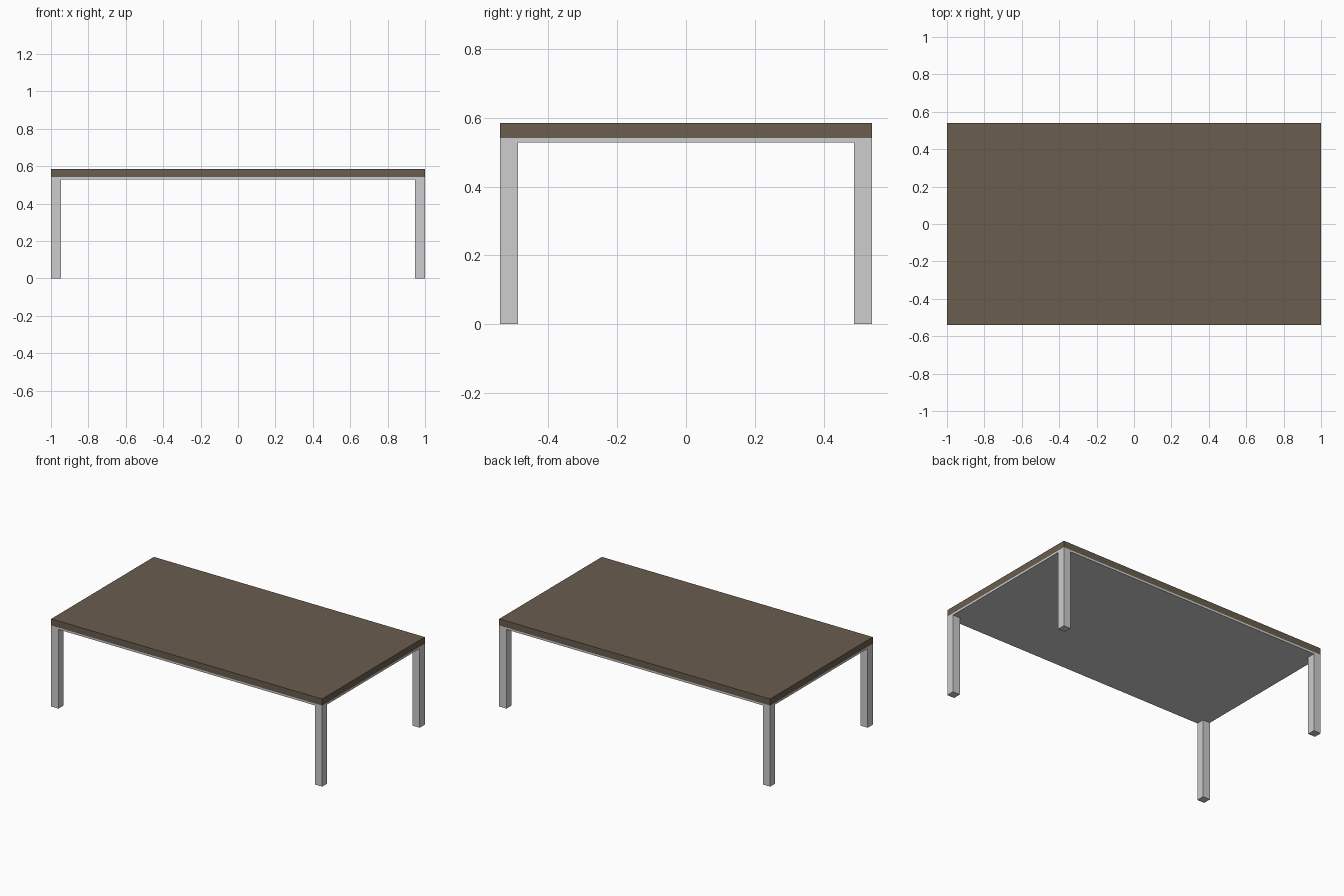
import bpy

if "Cube" in bpy.data.objects:
    bpy.data.objects.remove(bpy.data.objects["Cube"])

HALF_X, HALF_Y = 1.0, 0.541
LEG = 0.053
Z_FRAME, Z_TOP, Z_END = 0.528, 0.541, 0.585


def material(name, rgb):
    m = bpy.data.materials.new(name)
    m.diffuse_color = (*rgb, 1.0)
    m.use_nodes = True
    m.node_tree.nodes["Principled BSDF"].inputs["Base Color"].default_value = m.diffuse_color
    return m


def box(name, lo, hi, mat):
    bpy.ops.mesh.primitive_cube_add(size=1)
    o = bpy.context.object
    o.name = name
    o.data.materials.append(mat)
    o.location = [(a + b) / 2 for a, b in zip(lo, hi)]
    o.scale = [b - a for a, b in zip(lo, hi)]
    bpy.ops.object.transform_apply(location=True, scale=True)
    return o


wood = material("dark_wood", (0.144, 0.109, 0.076))
metal = material("light_grey_metal", (0.604, 0.610, 0.604))

# Wooden slab and the thin metal plate carrying it
box("table_top", (-HALF_X, -HALF_Y, Z_TOP), (HALF_X, HALF_Y, Z_END), wood)
box("support_plate", (-HALF_X, -HALF_Y, Z_FRAME), (HALF_X, HALF_Y, Z_TOP), metal)

# Square legs flush with the corners
for sx, x_name in ((-1, "left"), (1, "right")):
    for sy, y_name in ((-1, "front"), (1, "back")):
        cx, cy = sx * (HALF_X - LEG / 2), sy * (HALF_Y - LEG / 2)
        box(f"{y_name}_{x_name}_leg",
            (cx - LEG / 2, cy - LEG / 2, 0),
            (cx + LEG / 2, cy + LEG / 2, Z_FRAME), metal)
